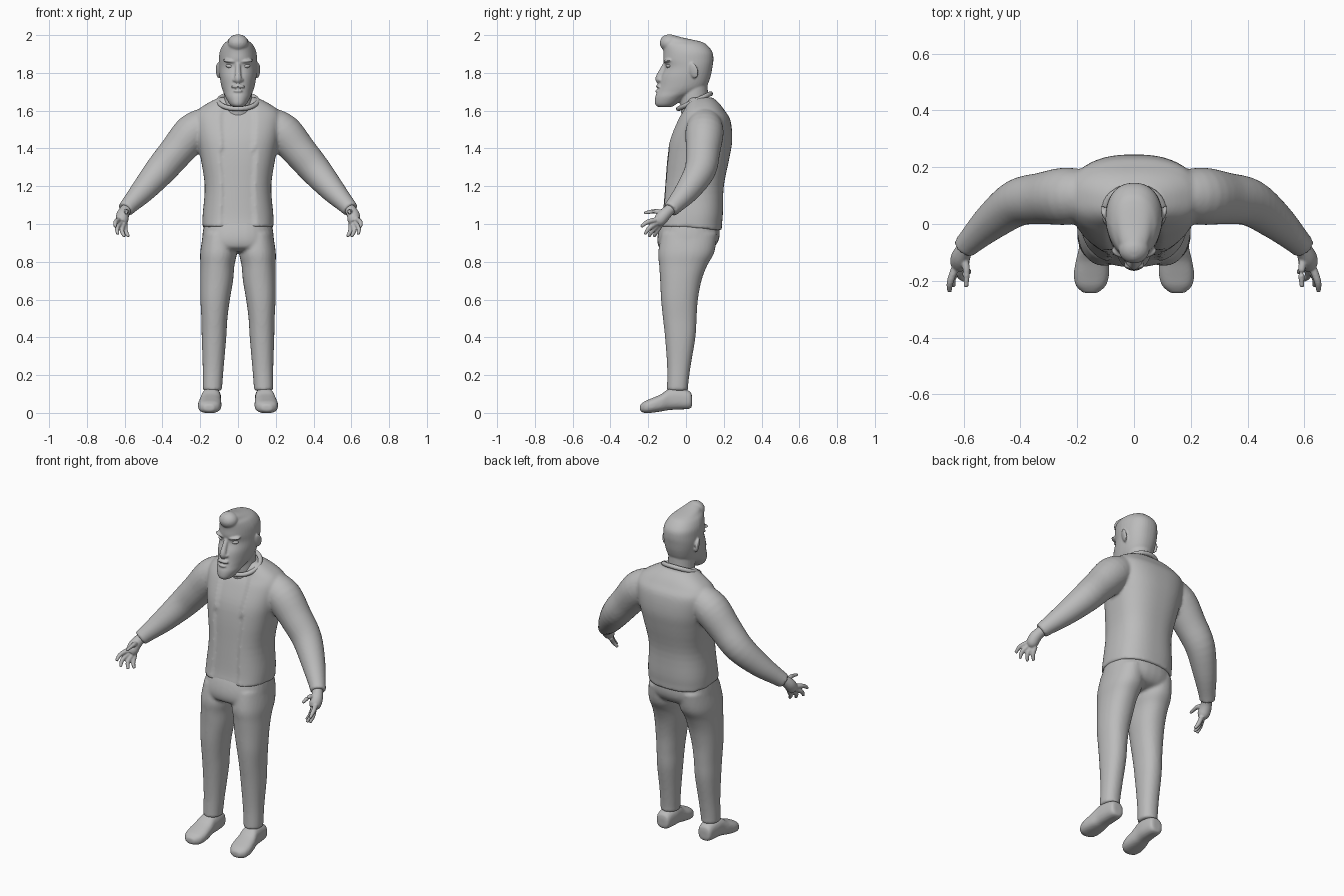
import bpy, bmesh, math
from mathutils import Vector, Matrix, Euler

if "Cube" in bpy.data.objects:
    bpy.data.objects.remove(bpy.data.objects["Cube"])

clay = bpy.data.materials.new("clay_grey")
clay.diffuse_color = (0.5, 0.5, 0.5, 1)
clay.use_nodes = True
clay.node_tree.nodes["Principled BSDF"].inputs["Base Color"].default_value = clay.diffuse_color


def loft(bm, rings):
    """Skin a list of closed rings and cap both ends."""
    loops = [[bm.verts.new(p) for p in r] for r in rings]
    n = len(loops[0])
    for a, b in zip(loops, loops[1:]):
        for i in range(n):
            j = (i + 1) % n
            bm.faces.new((a[i], a[j], b[j], b[i]))
    bm.faces.new(loops[0][::-1])
    bm.faces.new(loops[-1])


def oval(cx, hw, lo, hi, e=2.4, n=32, taper=0.0):
    """Rounded section: u is centred on cx, v runs from lo (front) to hi."""
    pts = []
    for i in range(n):
        t = 2 * math.pi * i / n
        c, s = math.cos(t), math.sin(t)
        u = math.copysign(abs(c) ** (2 / e), c)
        v = math.copysign(abs(s) ** (2 / e), s)
        u *= 1 - taper * max(0, -v)
        pts.append((cx + hw * u, (lo + hi) / 2 + (hi - lo) / 2 * v))
    return pts


def smooth_rows(rows, k=4):
    """Fill in rows between the given ones along a smooth curve."""
    out = []
    for i in range(len(rows) - 1):
        p0, p1, p2 = rows[max(i - 1, 0)], rows[i], rows[i + 1]
        p3 = rows[min(i + 2, len(rows) - 1)]
        for j in range(k):
            t = j / k
            out.append([0.5 * (2 * b + (c - a) * t + (2 * a - 5 * b + 4 * c - d) * t * t
                               + (3 * b - a - 3 * c + d) * t ** 3)
                        for a, b, c, d in zip(p0, p1, p2, p3)])
    return out + [list(rows[-1])]


def tube(bm, rows, side=1, n=20, closed=False):
    """Round tube through (x, y, z, radius) rows."""
    rows = smooth_rows(rows)
    pts = [Vector((side * r[0], r[1], r[2])) for r in rows]
    rings = []
    for i, p in enumerate(pts):
        d = (pts[min(i + 1, len(pts) - 1)] - pts[max(i - 1, 0)]).normalized()
        a = d.cross(Vector((0.05, 1, 0.1))).normalized()
        b = d.cross(a)
        rings.append([p + rows[i][3] * (math.cos(t) * a + math.sin(t) * b)
                      for t in (2 * math.pi * k / n for k in range(n))])
    loft(bm, rings)


def ball(bm, loc, size, rot=(0, 0, 0)):
    m = Matrix.LocRotScale(Vector(loc), Euler(rot), Vector(size))
    bmesh.ops.create_uvsphere(bm, u_segments=24, v_segments=14, radius=1, matrix=m)


def finish(bm, name, voxel, relax=3):
    """Fuse the shells of one part into a single smooth skin."""
    bmesh.ops.recalc_face_normals(bm, faces=bm.faces)
    me = bpy.data.meshes.new(name)
    bm.to_mesh(me)
    bm.free()
    me.materials.append(clay)
    ob = bpy.data.objects.new(name, me)
    bpy.context.collection.objects.link(ob)
    r = ob.modifiers.new("fuse", 'REMESH')
    r.mode = 'VOXEL'
    r.voxel_size = voxel
    r.use_smooth_shade = True
    s = ob.modifiers.new("relax", 'SMOOTH')
    s.factor = 0.5
    s.iterations = relax


# Jacket: torso, with a recessed shirt front, and sleeves
bm = bmesh.new()
torso = [(0.985, .188, -.147, .188), (1.05, .187, -.135, .195), (1.2, .176, -.122, .2),
         (1.35, .198, -.11, .23), (1.45, .218, -.092, .245), (1.55, .232, -.05, .235),
         (1.6, .215, -.02, .205), (1.64, .16, 0, .175), (1.67, .1, .015, .14)]
rings = []
for z, hw, f, b in smooth_rows(torso):
    ring = []
    for x, y in oval(0, hw, f, b, 2.5, 72):
        if y < (f + b) / 2 and abs(x) < .088 and z < 1.62:
            y += .012
        back_drop = .02 if z < 1.0 and y > 0 else 0
        ring.append((x, y, z - back_drop * max(0, y) / .19))
    rings.append(ring)
loft(bm, rings)
for s in (1, -1):
    tube(bm, [(.15, .1, 1.54, .085), (.237, .098, 1.485, .101), (.325, .09, 1.385, .091),
              (.41, .075, 1.285, .083), (.5, .01, 1.18, .066), (.575, -.06, 1.1, .047),
              (.596, -.083, 1.076, .043)], s, 28)
finish(bm, "jacket", .009)

# Collar: tilted band round the neck
bm = bmesh.new()
tube(bm, [(.103 * math.sin(t), .045 - .085 * math.cos(t), 1.65 - .04 * math.cos(t), .014)
          for t in (2 * math.pi * i / 16 for i in range(17))], n=12)
finish(bm, "collar", .007, 2)

# Trousers: hips and two legs
bm = bmesh.new()
hips = [(1.04, .17, -.115, .165), (.98, .183, -.14, .178), (.92, .19, -.152, .175),
        (.875, .185, -.142, .145), (.855, .15, -.1, .09)]
loft(bm, [[(x, y, z) for x, y in oval(0, hw, f, b)] for z, hw, f, b in smooth_rows(hips)])
leg = [(.95, .1, .085, -.13, .165), (.85, .103, .097, -.147, .15), (.78, .109, .09, -.142, .112),
       (.7, .113, .087, -.137, .082), (.6, .121, .078, -.132, .063), (.5, .125, .069, -.122, .056),
       (.4, .127, .065, -.111, .05), (.25, .131, .056, -.1, .025), (.15, .135, .052, -.1, .012),
       (.118, .135, .051, -.102, .012)]
for s in (1, -1):
    loft(bm, [[(s * x, y, z) for x, y in oval(cx, hw, f, b, 2.2)]
              for z, cx, hw, f, b in smooth_rows(leg)])
finish(bm, "trousers", .009)

# Shoes: sections from heel to toe
shoe = [(.032, .14, .025, .04, .085), (.02, .14, .042, .022, .115), (-.04, .14, .05, .018, .13),
        (-.09, .143, .052, .015, .128), (-.13, .147, .058, .008, .1), (-.18, .15, .062, .001, .078),
        (-.218, .152, .052, -.001, .062), (-.243, .153, .025, .01, .043)]
for s, name in ((1, "left_shoe"), (-1, "right_shoe")):
    bm = bmesh.new()
    loft(bm, [[(s * x, y, z) for x, z in oval(cx, hw, lo, hi, 2.6)]
              for y, cx, hw, lo, hi in smooth_rows(shoe)])
    finish(bm, name, .007, 2)

# Hands: palm, four fingers and thumb
fingers = [((.632, -.16, 1.022), (.648, -.205, 1.01), (.65, -.238, .985)),
           ((.624, -.158, 1.005), (.64, -.195, .978), (.636, -.218, .945)),
           ((.608, -.148, .998), (.615, -.178, .965), (.6, -.197, .932)),
           ((.598, -.132, .998), (.595, -.155, .962), (.578, -.17, .932)),
           ((.6, -.11, 1.06), (.59, -.165, 1.067), (.592, -.222, 1.058))]
for s, name in ((1, "left_hand"), (-1, "right_hand")):
    bm = bmesh.new()
    tube(bm, [(.57, -.055, 1.1, .03), (.597, -.09, 1.072, .03), (.611, -.118, 1.045, .034),
              (.614, -.14, 1.018, .033), (.615, -.155, 1.005, .022)], s)
    for base, mid, tip in fingers:
        tube(bm, [(*base, .014), (*mid, .0125), (*tip, .008)], s, 12)
    finish(bm, name, .0045, 2)

# Head: skull and bearded jaw, neck, quiff, face and ears
bm = bmesh.new()
skull = [(1.62, .028, -.15, -.075), (1.635, .045, -.164, -.05), (1.67, .065, -.163, 0),
         (1.7, .078, -.153, .075), (1.73, .088, -.143, .11), (1.78, .097, -.132, .13),
         (1.83, .101, -.112, .14), (1.87, .101, -.12, .145), (1.91, .097, -.12, .14),
         (1.945, .082, -.124, .113), (1.965, .062, -.128, .08), (1.985, .042, -.13, -.01),
         (1.998, .02, -.115, -.06)]
loft(bm, [[(x, y, z) for x, y in oval(0, hw, f, b, 2.3, 40, .15)]
          for z, hw, f, b in smooth_rows(skull)])
tube(bm, [(0, .065, 1.56, .085), (0, .045, 1.64, .076), (0, .04, 1.76, .074)], n=28)
ball(bm, (0, -.087, 1.958), (.055, .052, .046))
tube(bm, [(0, -.105, 1.855, .012), (0, -.128, 1.81, .015), (0, -.144, 1.768, .019),
          (0, -.135, 1.752, .014)], n=14)
ball(bm, (0, -.146, 1.728), (.038, .014, .009))
ball(bm, (0, -.15, 1.704), (.025, .014, .008))
for s in (1, -1):
    ball(bm, (s * .017, -.135, 1.762), (.012, .014, .01))
    ball(bm, (s * .046, -.101, 1.863), (.036, .018, .009), (0, s * -.12, s * .3))
    ball(bm, (s * .105, .04, 1.812), (.009, .026, .042), (.25, s * .12, s * -.35))
finish(bm, "head", .0055, 2)

# Eyes: small almond shapes set under the brow
bm = bmesh.new()
for s in (1, -1):
    ball(bm, (s * .046, -.094, 1.836), (.021, .012, .010), (0, s * -.1, s * .3))
finish(bm, "eyes", .003, 1)
